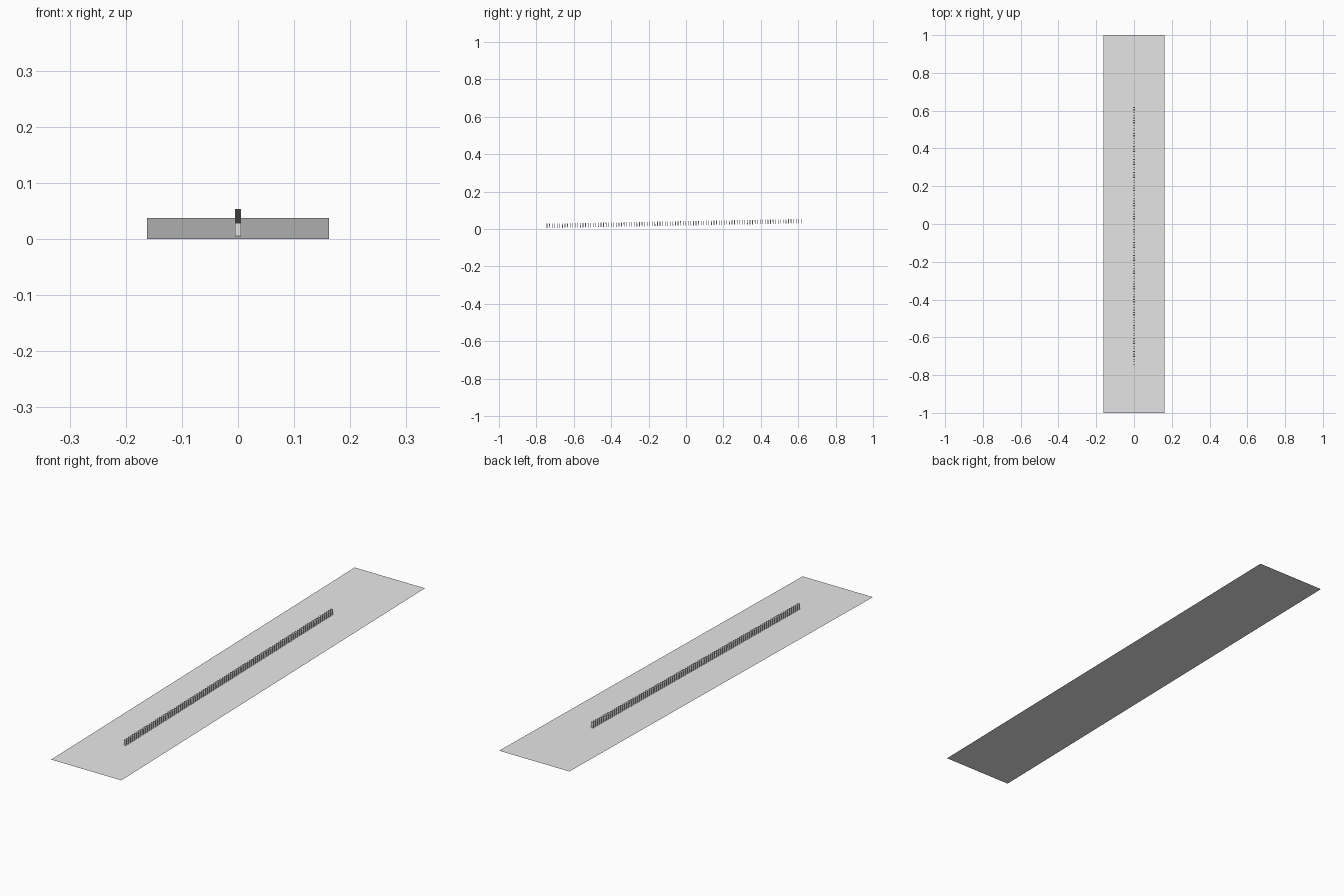
import bpy, math
from mathutils import Matrix, Vector

if "Cube" in bpy.data.objects:
    bpy.data.objects.remove(bpy.data.objects["Cube"])

def flat(name, rgb):
    m = bpy.data.materials.new(name)
    m.diffuse_color = (*rgb, 1)
    m.use_nodes = True
    m.node_tree.nodes["Principled BSDF"].inputs["Base Color"].default_value = m.diffuse_color
    return m

grey = flat("light grey", (0.8, 0.8, 0.8))

RISE = 0.037                       # height gained from front to back
TILT = math.atan2(RISE, 2)
ramp = Matrix.Translation((0, 0, RISE / 2)) @ Matrix.Rotation(TILT, 4, 'X')

# tilted single-sheet floor
bpy.ops.mesh.primitive_plane_add(size=2)
floor = bpy.context.object
floor.name = "floor_sheet"
floor.data.transform(ramp @ Matrix.Diagonal((0.162, 1, 1, 1)))
floor.data.materials.append(grey)

# row of upright tiles standing on the sheet
COUNT, WIDTH, THICK, HEIGHT = 100, 0.0105, 0.0036, 0.0235
START, END = -0.743, 0.617
bpy.ops.mesh.primitive_cube_add(size=1)
first = bpy.context.object
mesh = first.data
mesh.name = "tile"
mesh.transform(Matrix.Translation((0, 0, HEIGHT / 2))
               @ Matrix.Diagonal((WIDTH, THICK, HEIGHT, 1)))
mesh.materials.append(grey)
for i in range(COUNT):
    tile = first if i == 0 else bpy.data.objects.new("tile", mesh)
    if i:
        bpy.context.collection.objects.link(tile)
    tile.name = f"tile_{i + 1:03d}"
    y = START + (END - START) * i / (COUNT - 1)
    tile.matrix_world = ramp @ Matrix.Translation(Vector((0, y, 0)))
